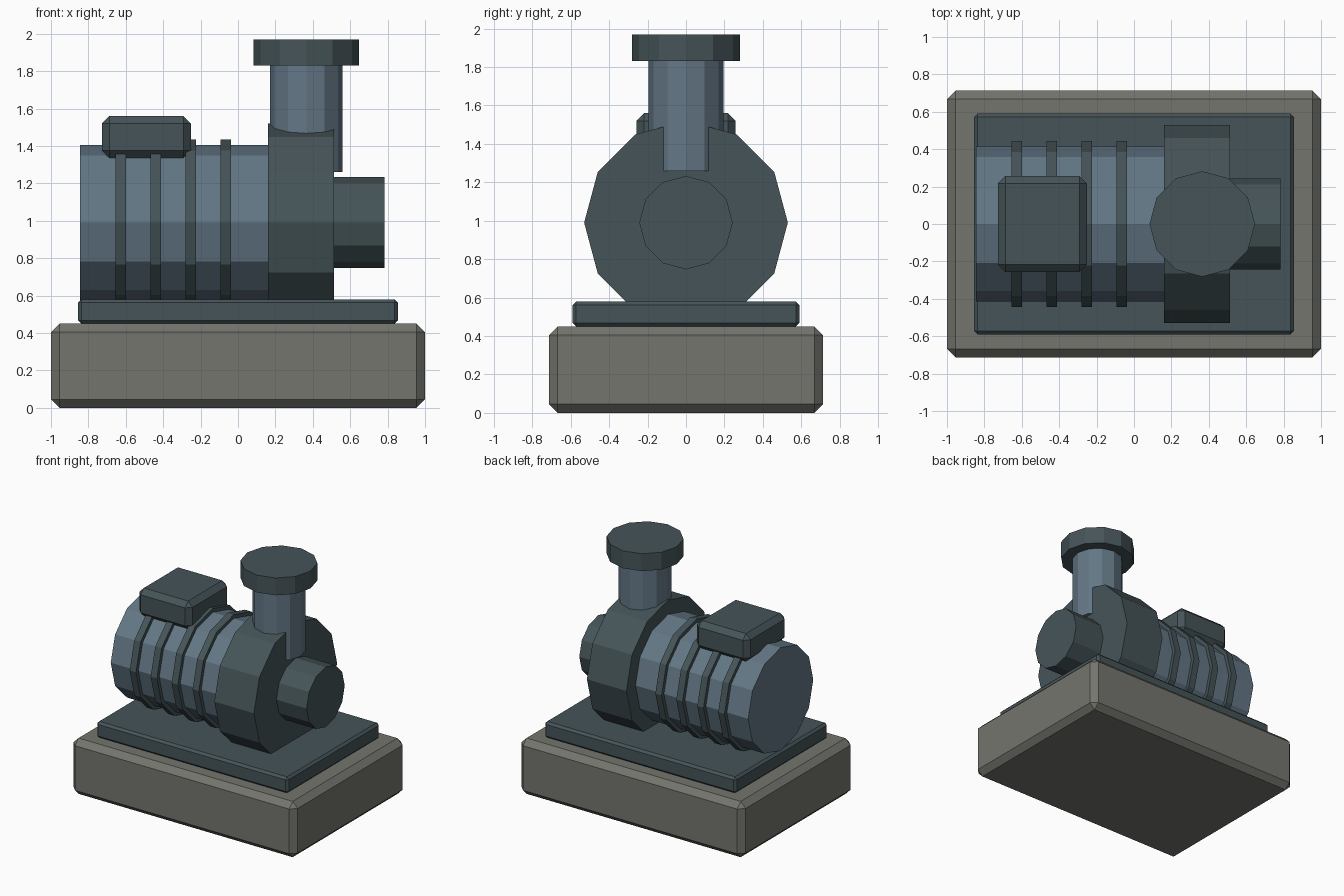
import bpy
import math

if "Cube" in bpy.data.objects:
    bpy.data.objects.remove(bpy.data.objects["Cube"], do_unlink=True)


def make_material(name, rgb):
    mat = bpy.data.materials.new(name)
    mat.use_nodes = True
    colour = (*rgb, 1)
    mat.diffuse_color = colour
    mat.node_tree.nodes["Principled BSDF"].inputs["Base Color"].default_value = colour
    return mat


concrete = make_material("concrete grey", (0.175, 0.178, 0.155))
dark_steel = make_material("dark steel", (0.06, 0.088, 0.098))
blue_steel = make_material("blue steel", (0.127, 0.185, 0.238))


def finish(name, mat):
    obj = bpy.context.object
    obj.name = obj.data.name = name
    obj.data.materials.append(mat)
    return obj


def block(name, x, width, depth, bottom, top, bevel, mat):
    """Chamfered box centred on y = 0."""
    bpy.ops.mesh.primitive_cube_add(size=1, location=(x, 0, (bottom + top) / 2))
    obj = finish(name, mat)
    obj.scale = (width, depth, top - bottom)
    bpy.ops.object.transform_apply(location=False, rotation=False, scale=True)
    chamfer = obj.modifiers.new("chamfer", "BEVEL")
    chamfer.width = bevel
    chamfer.segments = 1


def drum(name, radius, start, end, mat, upright_x=None):
    """Twelve-sided drum along x, or along z when upright_x is given."""
    middle = (start + end) / 2
    upright = upright_x is not None
    bpy.ops.mesh.primitive_cylinder_add(
        vertices=12, radius=radius, depth=end - start,
        location=(upright_x, 0, middle) if upright else (middle, 0, AXIS_Z),
        rotation=(0, 0 if upright else math.pi / 2, 0))
    finish(name, mat)


AXIS_Z = 0.99
OUTLET_X = 0.365

# Foundation and bedplate
block("foundation", 0, 2.0, 1.425, 0, 0.45, 0.045, concrete)
block("bedplate", 0, 1.71, 1.18, 0.45, 0.58, 0.018, dark_steel)

# Motor with cooling ribs and junction box
drum("motor_body", 0.415, -0.845, 0.2, blue_steel)
for i in range(4):
    x = -0.627 + i * 0.187
    drum(f"cooling_rib_{i + 1}", 0.445, x - 0.028, x + 0.028, dark_steel)
block("junction_box", -0.49, 0.475, 0.515, 1.335, 1.56, 0.04, dark_steel)

# Pump casing, inlet and outlet
drum("pump_casing", 0.53, 0.16, 0.513, dark_steel)
drum("inlet_pipe", 0.243, 0.45, 0.782, dark_steel)
drum("outlet_pipe", 0.195, 1.26, 1.86, blue_steel, OUTLET_X)
drum("outlet_flange", 0.282, 1.83, 1.97, dark_steel, OUTLET_X)
